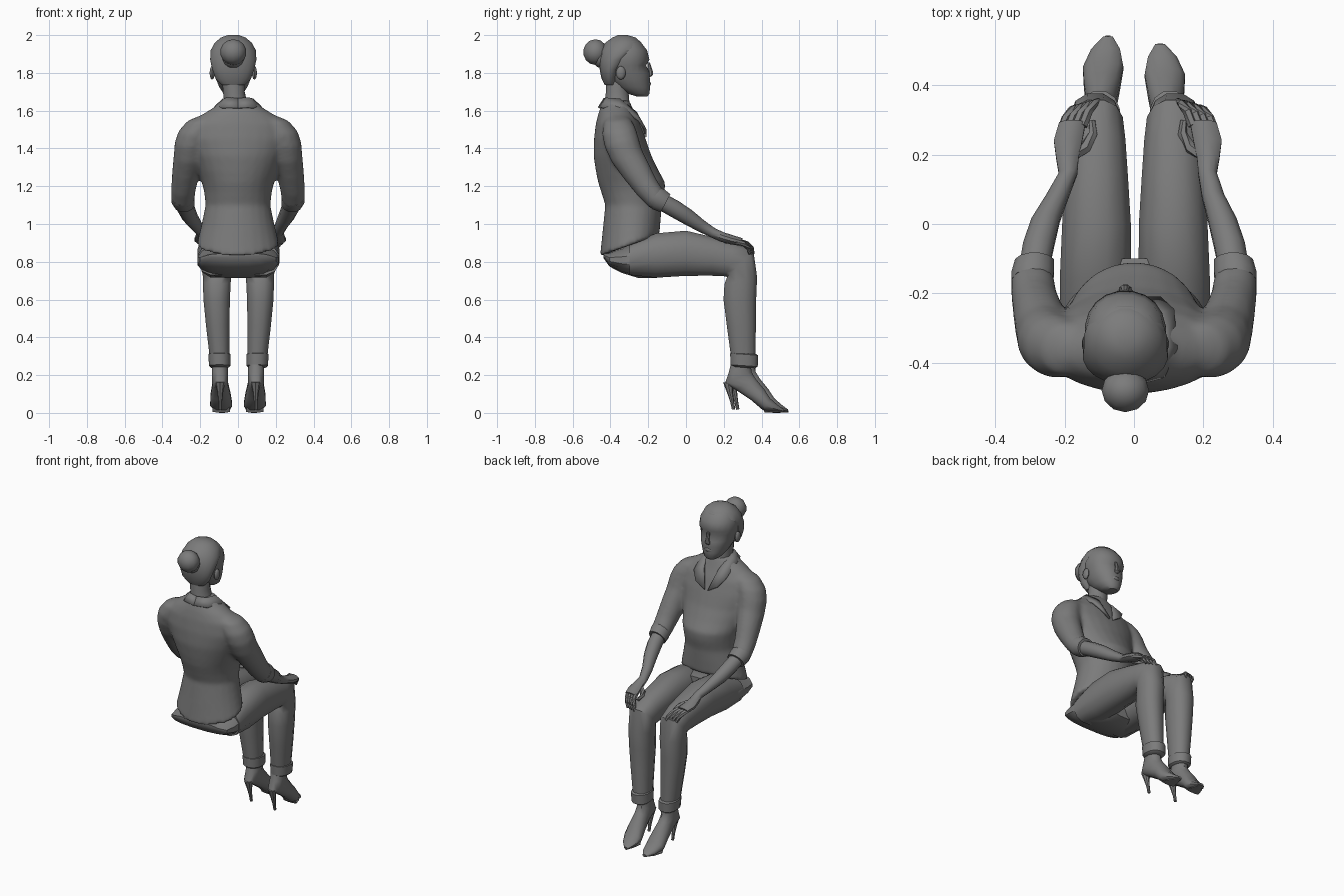
import bpy, bmesh
from math import sin, cos, pi, radians
from mathutils import Vector

grey = bpy.data.materials.new("dark_grey")
grey.diffuse_color = (.2, .2, .2, 1)


def finish(name, bm, angle=40):
    bmesh.ops.recalc_face_normals(bm, faces=bm.faces)
    me = bpy.data.meshes.new(name)
    bm.to_mesh(me)
    bm.free()
    me.materials.append(grey)
    ob = bpy.data.objects.new(name, me)
    bpy.context.collection.objects.link(ob)
    bpy.ops.object.select_all(action='DESELECT')
    ob.select_set(True)
    bpy.context.view_layer.objects.active = ob
    bpy.ops.object.shade_smooth_by_angle(angle=radians(angle))
    return ob


# Bridge a list of vertex loops into a closed skin
def skin(name, bm, loops):
    n = len(loops[0])
    for l0, l1 in zip(loops, loops[1:]):
        for i in range(n):
            j = (i + 1) % n
            bm.faces.new((l0[i], l0[j], l1[j], l1[i]))
    bm.faces.new(loops[0])
    bm.faces.new(loops[-1])
    return finish(name, bm)


# Skin rings (x, y, z, half width, half depth, tilt about x in degrees)
def loft(name, rings, sides=12, side=1, power=1.0, offset=(0, 0)):
    bm = bmesh.new()
    loops = []
    for x, y, z, a, b, t in rings:
        loop = []
        for i in range(sides):
            ang = 2 * pi * (i + 0.5) / sides
            c, s = cos(ang), sin(ang)
            u = a * abs(c) ** power * (1 if c > 0 else -1)
            v = b * abs(s) ** power * (1 if s > 0 else -1)
            t2 = radians(t)
            loop.append(bm.verts.new((side * (x + u) + offset[0],
                                      y + v * cos(t2) + offset[1], z + v * sin(t2))))
        loops.append(loop)
    return skin(name, bm, loops)


# Horizontal rings given as (z, back y, front y, half width)
def level(rows, x=0):
    return [(x, (b + f) / 2, z, w, (f - b) / 2, 0) for z, b, f, w in rows]


# Round tube through points (x, y, z, radius)
def tube(name, pts, side=1, sides=6, offset=(0, 0)):
    bm = bmesh.new()
    P = [Vector((side * p[0] + offset[0], p[1] + offset[1], p[2])) for p in pts]
    loops = []
    for k, p in enumerate(P):
        d = (P[min(k + 1, len(P) - 1)] - P[max(k - 1, 0)]).normalized()
        u = d.cross(Vector((0.3, -0.5, 0.8))).normalized()
        v = d.cross(u)
        loops.append([bm.verts.new(p + pts[k][3] * (u * cos(2 * pi * i / sides) + v * sin(2 * pi * i / sides)))
                      for i in range(sides)])
    return skin(name, bm, loops)


def ball(name, loc, size, seg=14):
    bm = bmesh.new()
    bmesh.ops.create_uvsphere(bm, u_segments=seg, v_segments=seg // 2 + 1, radius=1)
    for v in bm.verts:
        v.co = Vector([v.co[i] * size[i] + loc[i] for i in range(3)])
    return finish(name, bm)


HX = -0.025  # head leans slightly to one side

# Head with eye sockets pushed in
head = loft("head", level([
    (1.675, -.26, -.205, .03), (1.69, -.31, -.192, .052), (1.725, -.37, -.190, .075),
    (1.765, -.41, -.190, .092), (1.80, -.43, -.192, .102), (1.84, -.44, -.196, .112),
    (1.87, -.44, -.192, .118), (1.92, -.44, -.205, .114), (1.965, -.41, -.24, .09),
    (1.99, -.37, -.28, .05)], HX), 20, power=.92)
for v in head.data.vertices:
    dx = abs(v.co.x - HX)
    if abs(v.co.z - 1.84) < .01 and v.co.y > -.26 and .02 < dx < .085:
        v.co.y -= .014
# Hair cap and bun
loft("hair", level([
    (1.735, -.43, -.37, .06), (1.77, -.448, -.36, .095), (1.82, -.458, -.34, .113),
    (1.87, -.463, -.29, .124), (1.92, -.455, -.225, .121), (1.96, -.428, -.235, .099),
    (1.987, -.39, -.265, .066), (2.0, -.36, -.31, .03)], HX), 20)
ball("hair_bun", (HX, -.48, 1.91), (.07, .064, .068), 12)
ball("hair_bun_base", (HX, -.44, 1.885), (.062, .06, .062), 12)
# Facial features and ears
loft("nose", [(HX, -.198, 1.855, .010, .008, 0), (HX, -.189, 1.81, .012, .014, 0),
              (HX, -.188, 1.79, .019, .014, 0), (HX, -.198, 1.778, .014, .010, 0)], 8)
ball("lips", (HX, -.196, 1.742), (.028, .010, .013), 8)
for s in (-1, 1):
    ball("ear", (HX + s * .112, -.345, 1.80), (.014, .026, .036), 10)
# Neck
loft("neck", [(0, -.36, 1.56, .08, .08, 10), (-.012, -.365, 1.64, .062, .068, 10),
              (-.022, -.365, 1.70, .059, .063, 10), (HX, -.36, 1.78, .062, .063, 0)], 12)

# Shirt body, later fused with both sleeves
shirt = [loft("shirt", [(0, -.298, .887, .22, .168, 20), (0, -.287, 1.0, .193, .158, 12)] + level([
    (1.10, -.428, -.128, .172), (1.17, -.45, -.112, .18), (1.22, -.466, -.109, .192),
    (1.28, -.478, -.143, .21), (1.36, -.49, -.182, .235), (1.45, -.488, -.213, .265),
    (1.53, -.478, -.243, .25), (1.58, -.466, -.268, .19), (1.62, -.452, -.285, .125),
    (1.655, -.438, -.30, .085)]), 24)]

# Collar folded over around the neck
inner = [(0, -.43, 1.665), (.06, -.415, 1.665), (.076, -.35, 1.66), (.052, -.265, 1.59), (.012, -.213, 1.46)]
outer = [(0, -.462, 1.615), (.085, -.44, 1.615), (.122, -.36, 1.618), (.115, -.25, 1.55), (.078, -.215, 1.50)]
for s in (-1, 1):
    bm = bmesh.new()
    a = [bm.verts.new((s * x, y, z)) for x, y, z in inner]
    b = [bm.verts.new((s * x, y, z)) for x, y, z in outer]
    for i in range(len(a) - 1):
        bm.faces.new((a[i], a[i + 1], b[i + 1], b[i]))
    m = finish("collar", bm).modifiers.new("thickness", 'SOLIDIFY')
    m.thickness, m.offset = .012, 0

# Seat of the trousers, tucked under the shirt hem
loft("trouser_seat", [(0, -.438, .833, .16, .012, 90), (0, -.405, .812, .205, .038, 90),
                      (0, -.34, .808, .218, .068, 90), (0, -.25, .81, .218, .098, 90),
                      (0, -.16, .825, .20, .113, 90), (0, -.10, .83, .12, .10, 90)], 16, power=.8)

# Paired limbs, with small left-right differences
for s in (-1, 1):
    # Sleeve and rolled cuff
    shirt.append(loft("sleeve", [
        (.15, -.365, 1.575, .05, .045, 0), (.19, -.363, 1.545, .08, .075, 5),
        (.225, -.355, 1.49, .092, .092, 10), (.247, -.34, 1.43, .090, .094, 15),
        (.258, -.313, 1.36, .084, .088, 24), (.275, -.26, 1.275, .075, .078, 33),
        (.288, -.205, 1.19, .067, .067, 42), (.293, -.15, 1.125, .062, .060, 55)], 14, s))
    loft("sleeve_cuff", [(.294, -.168, 1.145, .061, .060, 50), (.292, -.145, 1.13, .063, .063, 58),
                         (.287, -.108, 1.11, .058, .056, 62)], 12, s)
    # Forearm and hand
    hx = 0 if s > 0 else .022
    loft("forearm", [(.290, -.14, 1.125, .045, .045, 60), (.275, -.06, 1.08, .047, .046, 60),
                     (.255, .01, 1.037, .043, .042, 60), (.228 - hx / 3, .08, .99, .034, .033, 60),
                     (.212 - hx, .145, .952, .028, .026, 65), (.214 - hx, .19, .932, .034, .026, 70),
                     (.212 - hx, .24, .917, .043, .025, 75), (.200 - hx, .29, .905, .040, .022, 62)], 10, s)
    # Fingers and thumb
    for i in range(4):
        x = .232 - .021 * i
        y = .006 * i
        tube("finger", [(x, .265 + y, .908, .014), (x - .014, .305 + y, .896, .014),
                        (x - .032, .33 + y, .872, .012), (x - .044, .338 + y, .842, .008)],
             s, offset=(-s * hx, 0))
    tube("thumb", [(.20, .20, .925, .02), (.162, .22, .91, .017), (.14, .26, .90, .014),
                   (.142, .298, .892, .009)], s, offset=(-s * hx, 0))

    # Trouser leg from hip over the knee to the ankle
    ox = .005 if s > 0 else 0
    loft("trouser_leg", [(.116, -.30, .81, .10, .082, 90), (.111, -.16, .833, .106, .121, 90),
                         (.108, 0, .845, .102, .123, 90), (.108, .14, .828, .093, .105, 86),
                         (.108, .235, .812, .086, .095, 75), (.11, .287, .787, .08, .102, 45),
                         (.112, .290, .70, .076, .091, 12), (.113, .285, .60, .072, .089, 0),
                         (.107, .293, .46, .064, .079, 0), (.098, .303, .30, .054, .067, 0)],
         12, s, .88, (ox, 0))
    # Turned-up cuff
    loft("trouser_cuff", [(.099, .308, .315, .052, .066, -4), (.099, .308, .31, .060, .077, -4),
                          (.097, .308, .25, .058, .074, -4), (.097, .308, .24, .046, .06, -4)],
         12, s, .88, (ox, 0))
    # Pointed ankle boot with stiletto heel
    oy = .008 if s < 0 else -.014
    loft("boot", [(.096, .305, .26, .042, .055, 0), (.096, .30, .225, .044, .062, 10),
                  (.095, .290, .185, .044, .080, 24), (.094, .33, .152, .043, .062, 30),
                  (.092, .392, .098, .054, .047, 38), (.089, .440, .046, .060, .038, 58),
                  (.082, .495, .024, .043, .019, 75), (.075, .533, .011, .014, .007, 90)],
         12, s, .9, (0, oy))
    tube("boot_heel", [(.094, .238, .165, .028), (.094, .247, .11, .016), (.094, .258, .06, .010),
                       (.094, .266, .018, .009)], s, 8, (0, oy))
    loft("boot_sole", [(.091, .40, .06, .045, .008, 90), (.088, .432, .008, .05, .007, 90),
                       (.084, .485, .006, .035, .006, 90), (.075, .535, .007, .008, .005, 90)],
         8, s, 1, (0, oy))

# Fuse the shirt and sleeves so the shoulders flow without a seam
bpy.ops.object.select_all(action='DESELECT')
for ob in shirt:
    ob.modifiers.clear()
    ob.select_set(True)
bpy.context.view_layer.objects.active = shirt[0]
bpy.ops.object.join()
m = shirt[0].modifiers.new("fuse", 'REMESH')
m.mode, m.voxel_size, m.use_smooth_shade = 'VOXEL', .011, True
m = shirt[0].modifiers.new("soften", 'SMOOTH')
m.factor, m.iterations = .5, 12
